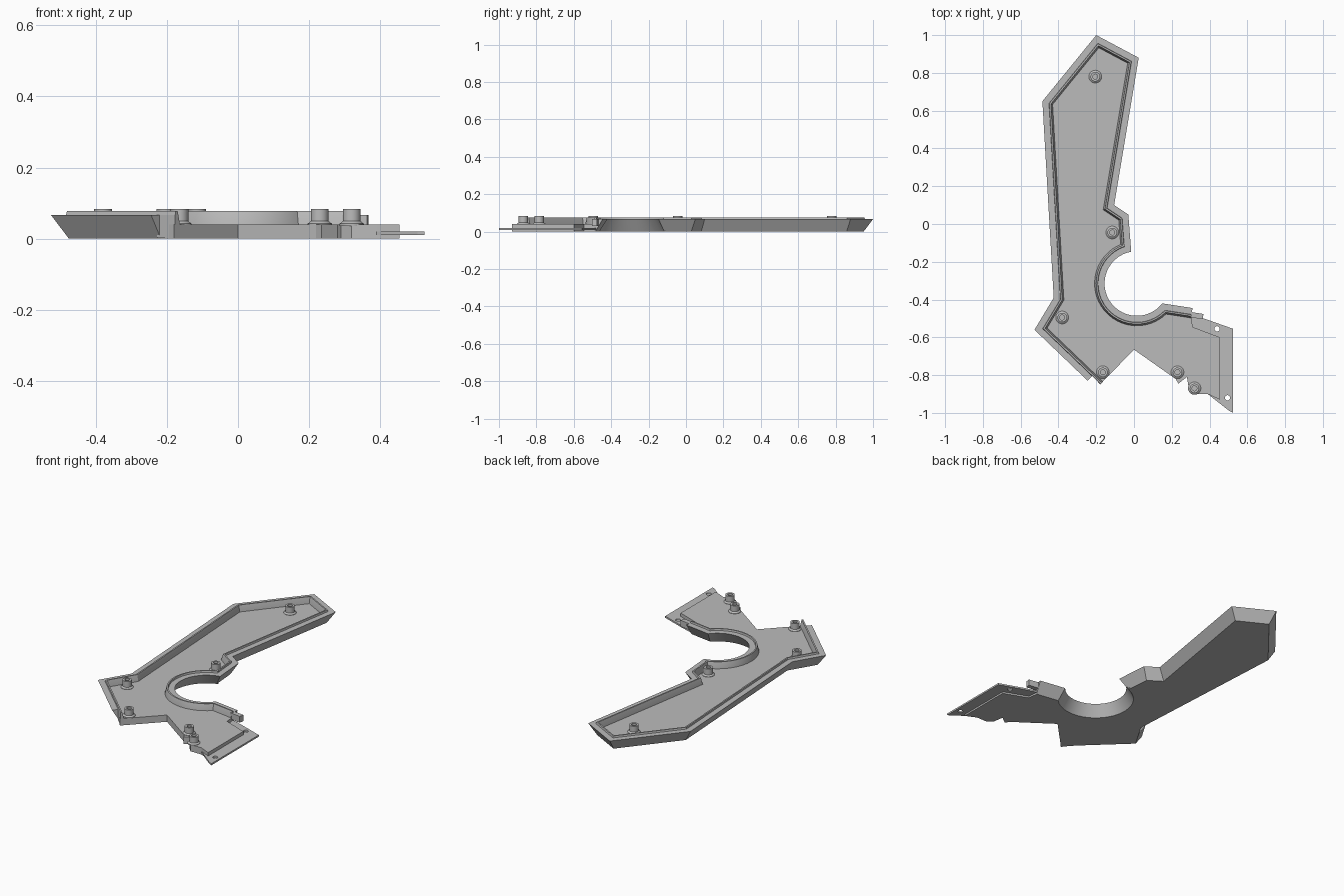
import bpy, bmesh, math
from mathutils import Vector

cube = bpy.data.objects.get("Cube")
if cube:
    bpy.data.objects.remove(cube, do_unlink=True)

grey = bpy.data.materials.new("plain grey")
grey.use_nodes = True
grey.diffuse_color = (0.5, 0.5, 0.5, 1)
grey.node_tree.nodes["Principled BSDF"].inputs["Base Color"].default_value = (0.5, 0.5, 0.5, 1)


def finish(name, bm, smooth=False):
    bmesh.ops.recalc_face_normals(bm, faces=bm.faces)
    mesh = bpy.data.meshes.new(name)
    bm.to_mesh(mesh)
    bm.free()
    mesh.materials.append(grey)
    obj = bpy.data.objects.new(name, mesh)
    bpy.context.collection.objects.link(obj)
    if smooth:
        bpy.ops.object.select_all(action='DESELECT')
        bpy.context.view_layer.objects.active = obj
        obj.select_set(True)
        bpy.ops.object.shade_smooth_by_angle(angle=math.radians(30))
    return obj


def prism(name, outline, low, high):
    bm = bmesh.new()
    face = bm.faces.new([bm.verts.new((p[0], p[1], low)) for p in outline])
    top = bmesh.ops.extrude_face_region(bm, geom=[face])["geom"]
    verts = [v for v in top if isinstance(v, bmesh.types.BMVert)]
    bmesh.ops.translate(bm, verts=verts, vec=(0, 0, high - low))
    return finish(name, bm)


def offset(path, d):
    """Shift an open path to its left with mitred corners."""
    result = []
    for i, p in enumerate(path):
        dirs = []
        if i > 0:
            dirs.append((p - path[i - 1]).normalized())
        if i < len(path) - 1:
            dirs.append((path[i + 1] - p).normalized())
        normals = [Vector((-t.y, t.x)) for t in dirs]
        m = sum(normals, Vector((0, 0))).normalized()
        result.append(p + m * (d / m.dot(normals[0])))
    return result


def sweep(name, path, profile, smooth=False):
    bm = bmesh.new()
    rows = [[bm.verts.new((p.x, p.y, z)) for p in offset(path, d)] for d, z in profile]
    for a, b in zip(rows, rows[1:] + rows[:1]):
        for i in range(len(path) - 1):
            bm.faces.new((a[i], a[i + 1], b[i + 1], b[i]))
    bm.faces.new([r[0] for r in rows])
    bm.faces.new([r[-1] for r in rows])
    return finish(name, bm, smooth)


def lathe(name, x, y, profile, sides=32):
    bm = bmesh.new()
    rings = []
    for r, z in profile:
        angles = [math.tau * k / sides for k in range(sides)]
        rings.append([bm.verts.new((x + r * math.cos(a), y + r * math.sin(a), z)) for a in angles])
    for a, b in zip(rings, rings[1:]):
        for k in range(sides):
            n = (k + 1) % sides
            bm.faces.new((a[k], a[n], b[n], b[k]))
    bm.faces.new(rings[0])
    bm.faces.new(rings[-1])
    return finish(name, bm, True)


# Outer rim line, from the front right end around to the front left end
centre = Vector((0.015, -0.315))
arc = []
for k in range(29):
    a = math.radians(-38 - 222 * k / 28)
    arc.append(centre + 0.171 * Vector((math.cos(a), math.sin(a))))
start = [Vector((0.31, -0.445))]
rest = [Vector(p) for p in (
    (-0.03, 0.05), (-0.105, 0.10), (0.025, 0.88), (-0.2, 1.0), (-0.485, 0.65),
    (-0.425, -0.39), (-0.527, -0.56), (-0.245, -0.83))]
rim = start + arc + rest

# Flared wall with a stepped lip
sweep("flared_wall", rim, [
    (0.04, 0), (0, 0.067), (0.034, 0.067), (0.036, 0.077),
    (0.044, 0.077), (0.053, 0.04), (0.053, 0.004)], True)

# Floor with the notched front edge and the raised foot
front = [(-0.18, -0.85), (0, -0.665), (0.22, -0.82), (0.235, -0.845), (0.28, -0.81),
         (0.29, -0.87), (0.32, -0.9), (0.39, -0.9), (0.455, -0.93), (0.455, -0.6),
         (0.31, -0.545)]
prism("floor", [tuple(p) for p in offset(rim, 0.04)] + front, 0, 0.04)

# Joining tongues past both wall ends
left_dir = (rim[-1] - rim[-2]).normalized()
sweep("left_tongue", [rim[-1] - left_dir * 0.01, rim[-1] + left_dir * 0.062],
      [(0.034, 0.002), (0.034, 0.067), (0.036, 0.077), (0.044, 0.077), (0.053, 0.04), (0.053, 0.002)])
right_dir = (rim[0] - rim[1]).normalized()
sweep("right_tongue", [rim[0] + right_dir * 0.062, rim[0] - right_dir * 0.01],
      [(0.022, 0.03), (0.022, 0.067), (0.05, 0.067), (0.05, 0.03)])

# Thin mounting flange with two screw holes
flange = prism("mounting_flange", [
    (0.30, -0.48), (0.37, -0.5), (0.525, -0.555), (0.525, -1.0), (0.505, -0.99),
    (0.39, -0.9), (0.43, -0.65), (0.30, -0.54)], 0.01, 0.02)
for i, (x, y) in enumerate([(0.44, -0.555), (0.495, -0.92)]):
    cutter = lathe(f"hole_cutter_{i + 1}", x, y, [(0.014, 0), (0.014, 0.03)], 24)
    cutter.hide_render = True
    cutter.hide_set(True)
    cut = flange.modifiers.new("screw_hole", 'BOOLEAN')
    cut.operation = 'DIFFERENCE'
    cut.solver = 'EXACT'
    cut.object = cutter
bpy.context.view_layer.update()
cut_mesh = bpy.data.meshes.new_from_object(flange.evaluated_get(bpy.context.evaluated_depsgraph_get()))
flange.modifiers.clear()
flange.data = cut_mesh
for obj in [o for o in bpy.data.objects if o.name.startswith("hole_cutter")]:
    bpy.data.objects.remove(obj, do_unlink=True)

# Screw bosses with flared feet and blind holes
boss_spots = [(-0.205, 0.78), (-0.115, -0.045), (-0.38, -0.495),
              (-0.165, -0.785), (0.23, -0.785), (0.32, -0.87)]
for i, (x, y) in enumerate(boss_spots):
    lathe(f"screw_boss_{i + 1}", x, y, [
        (0.034, 0.036), (0.034, 0.042), (0.025, 0.049), (0.025, 0.083),
        (0.013, 0.083), (0.013, 0.045)])
